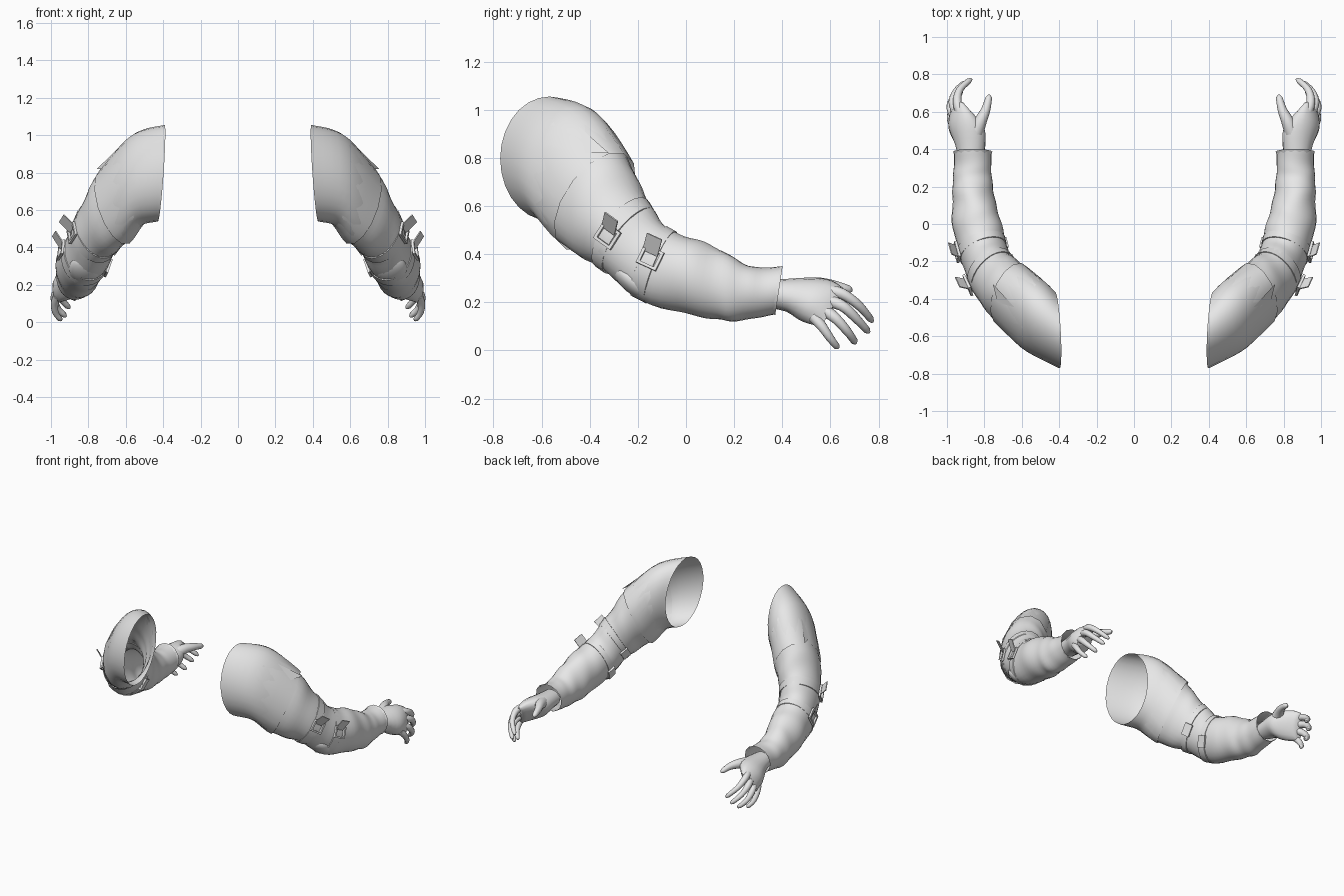
import bpy, bmesh, math
from mathutils import Vector, Matrix

if "Cube" in bpy.data.objects:
    bpy.data.objects.remove(bpy.data.objects["Cube"])

grey = bpy.data.materials.new("light_grey")
grey.use_nodes = True
COLOUR = (0.8, 0.8, 0.8, 1)
grey.diffuse_color = COLOUR
grey.node_tree.nodes["Principled BSDF"].inputs["Base Color"].default_value = COLOUR


def finish(name, bm, angle=40, recalc=True):
    """Turn a bmesh into an object mirrored to both arms."""
    if recalc:
        bmesh.ops.recalc_face_normals(bm, faces=bm.faces)
    mesh = bpy.data.meshes.new(name)
    bm.to_mesh(mesh)
    bm.free()
    mesh.materials.append(grey)
    ob = bpy.data.objects.new(name, mesh)
    bpy.context.collection.objects.link(ob)
    ob.modifiers.new("both_arms", "MIRROR").use_mirror_merge = False
    bpy.ops.object.select_all(action="DESELECT")
    ob.select_set(True)
    bpy.context.view_layer.objects.active = ob
    bpy.ops.object.shade_smooth_by_angle(angle=math.radians(angle))


def spline(rows, t):
    """Catmull-Rom value of a list of tuples at t."""
    i = max(0, min(int(t), len(rows) - 2))
    f = t - i
    p0, p1, p2, p3 = (rows[max(0, min(k, len(rows) - 1))] for k in range(i - 1, i + 3))
    return [b + f / 2 * (c - a + f * (2 * a - 5 * b + 4 * c - d + f * (3 * (b - c) + d - a)))
            for a, b, c, d in zip(p0, p1, p2, p3)]


def ring_point(rows, t, ang, scale=1.0):
    """Point on an oval section; angle 0 is the outer side, 90 degrees the top."""
    cx, cy, cz, ux, uy, vx, vy, vz = spline(rows, t)
    c, s = math.cos(ang) * scale, math.sin(ang) * scale
    return Vector((cx + c * ux + s * vx, cy + c * uy + s * vy, cz + s * vz))


def skin(bm, rings, cap=False):
    """Join rings of points into a tube."""
    loops = [[bm.verts.new(p) for p in r] for r in rings]
    n = len(loops[0])
    for a, b in zip(loops, loops[1:]):
        for i in range(n):
            bm.faces.new((a[i], a[(i + 1) % n], b[(i + 1) % n], b[i]))
    if cap:
        bm.faces.new(loops[0])
        bm.faces.new(loops[-1])


def angles(n):
    return [math.tau * i / n for i in range(n)]


# Sleeve sections: centre, outward half axis (x, y), upward half axis (x, y, z)
SLEEVE = [
    (.41, -.567, .797, -.012, -.205, -.018, 0, .258),
    (.53, -.49, .765, .05, -.185, .02, .045, .245),
    (.645, -.39, .635, .085, -.142, .055, .085, .2),
    (.72, -.315, .54, .1, -.11, .045, .08, .162),
    (.775, -.232, .45, .112, -.07, .03, .08, .133),
    (.81, -.135, .36, .122, -.04, .01, .065, .143),
    (.84, 0, .315, .128, -.02, 0, .035, .152),
    (.855, .12, .275, .115, 0, 0, .015, .145),
    (.865, .21, .245, .107, 0, 0, .02, .122),
    (.862, .3, .24, .1, 0, 0, .01, .105),
    (.862, .385, .25, .1, 0, 0, .015, .1),
]
LAST = len(SLEEVE) - 1


def folds(t, a):
    """Soft cloth wrinkles that fade out at both openings."""
    fade = min(1, t / 3) * min(1, (LAST - t) / 1.5)
    return 1 + fade * (.02 * math.sin(5 * t + 2 * math.sin(a + 1)) + .02 * math.sin(3 * a + 2.2 * t))


# Sleeve, open at shoulder and cuff
bm = bmesh.new()
STEPS = 50
skin(bm, [[ring_point(SLEEVE, LAST * k / STEPS, a, folds(LAST * k / STEPS, a)) for a in angles(28)]
          for k in range(STEPS + 1)])
finish("sleeve", bm)

# Overlapping upper layer that ends in a step, and turned cuff edge
for name, start, end, size in (("upper_layer_hem", 1.1, 2.15, 1.05), ("cuff_edge", 9.75, 10.03, 1.05)):
    bm = bmesh.new()
    skin(bm, [[ring_point(SLEEVE, start + (end - start) * k / 4, a, 1 + (size - 1) * k / 4)
               for a in angles(14)] for k in range(5)])
    finish(name, bm)

# Straps around the elbow
for name, t in (("upper_strap", 3.75), ("lower_strap", 5.05)):
    bm = bmesh.new()
    skin(bm, [[ring_point(SLEEVE, t + dt, a, s) for a in angles(24)]
              for dt, s in ((-.2, 1.0), (-.19, 1.035), (.19, 1.035), (.2, 1.0))])
    finish(name, bm)


def frame(t, ang):
    """Surface frame: x around the arm, y along it, z outward."""
    p = ring_point(SLEEVE, t, ang, 1.04)
    around = (ring_point(SLEEVE, t, ang + .1) - ring_point(SLEEVE, t, ang - .1)).normalized()
    along = ring_point(SLEEVE, t + .1, ang) - ring_point(SLEEVE, t - .1, ang)
    out = around.cross(along).normalized()
    if out.dot(p - ring_point(SLEEVE, t, ang, 0)) < 0:
        out.negate()
    m = Matrix((around, out.cross(around), out)).transposed().to_4x4()
    m.translation = p
    return m


def plate(name, m, size):
    bm = bmesh.new()
    bmesh.ops.create_cube(bm, size=1, matrix=m @ Matrix.Diagonal((*size, 1)))
    finish(name, bm, 20)


for name, t, deg in (("upper", 3.8, 4), ("lower", 5.1, 12)):
    m = frame(t, math.radians(deg))
    # Buckle frame
    bm = bmesh.new()
    skin(bm, [[m @ Vector((sx * w, sy * w * 1.1, h)) for sx, sy in ((-1, -1), (1, -1), (1, 1), (-1, 1))]
              for w, h in ((.042, 0), (.042, .014), (.03, .014), (.03, 0))])
    finish(name + "_buckle", bm, 20)
    # Loose strap end standing off the sleeve
    lift = m @ Matrix.Translation((.05, .01, .03)) @ Matrix.Rotation(math.radians(-40), 4, "Y")
    plate(name + "_strap_end", lift, (.085, .07, .006))
    # Keeper on the inner side
    plate(name + "_strap_keeper", frame(t, math.radians(205)), (.085, .06, .012))

# Pointed flap on the upper arm
bm = bmesh.new()
bm.faces.new([bm.verts.new(p) for p in ((.755, -.32, .82), (.64, -.445, .93), (.73, -.42, .82))])
finish("pointed_flap", bm, recalc=False)

# Bulging fold under the elbow
bm = bmesh.new()
tilt = Matrix.Translation((.82, -.215, .285)) @ Matrix.Rotation(math.radians(-40), 4, "X")
bmesh.ops.create_uvsphere(bm, u_segments=16, v_segments=10, radius=1,
                          matrix=tilt @ Matrix.Diagonal((.085, .11, .05, 1)))
finish("elbow_fold", bm)

# Palm, with the index side leaning inward
PALM = [
    (.87, .34, .235, .068, 0, 0, 0, .058),
    (.875, .42, .23, .08, 0, -.01, .005, .068),
    (.893, .5, .215, .095, .01, -.02, .03, .088),
    (.92, .56, .2, .068, .01, -.025, .045, .09),
    (.948, .608, .18, .03, 0, -.025, .045, .08),
]
bm = bmesh.new()
skin(bm, [[ring_point(PALM, k / 3, a) for a in angles(16)] for k in range(13)], cap=True)
finish("palm", bm, 60)


def digit(name, path, r0, r1):
    """Tapered finger with a rounded tip."""
    bm, rings, n = bmesh.new(), [], 12
    for k in range(n + 1):
        t = k / n * (len(path) - 1)
        p = Vector(spline(path, t))
        d = Vector(spline(path, t + .05)) - Vector(spline(path, t - .05))
        q = d.to_track_quat("Z", "Y")
        r = (r0 + (r1 - r0) * k / n) * (.5 if k == n else 1)
        rings.append([p + q @ Vector((r * math.cos(a), r * math.sin(a), 0)) for a in angles(10)])
    skin(bm, rings, cap=True)
    finish(name, bm, 60)


digit("thumb", [(.855, .46, .25), (.825, .54, .27), (.793, .61, .268), (.773, .69, .25)], .045, .015)
digit("index_finger", [(.92, .58, .25), (.945, .65, .235), (.93, .72, .185), (.87, .775, .12)], .028, .014)
digit("middle_finger", [(.94, .58, .21), (.968, .65, .185), (.95, .71, .13), (.9, .76, .075)], .028, .014)
digit("ring_finger", [(.955, .57, .17), (.98, .62, .135), (.968, .67, .08), (.92, .705, .03)], .027, .014)
digit("little_finger", [(.965, .53, .14), (.98, .565, .1), (.975, .6, .05), (.945, .632, .01)], .025, .013)
